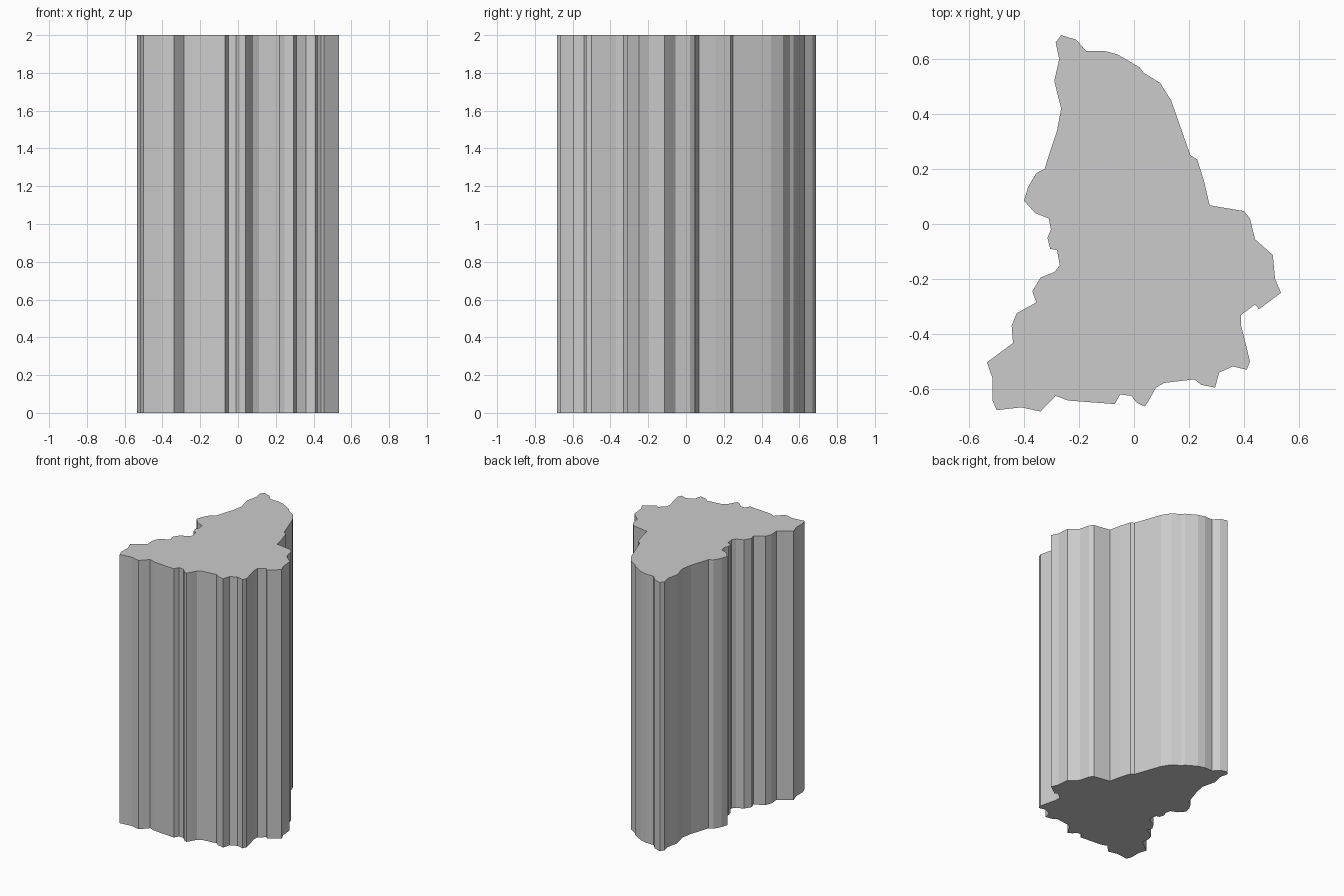
import bpy
import bmesh
from mathutils import Vector

HEIGHT = 2.0

# Irregular plan outline, clockwise from the back tip
outline = [
    (-.265, .687), (-.21, .67), (-.175, .63), (-.11, .63), (-.06, .617), (.02, .57), (.035, .55), (.095, .513),
    (.135, .45), (.205, .25), (.23, .235), (.255, .155), (.275, .068), (.40, .047), (.422, .02), (.44, -.055),
    (.505, -.113), (.513, -.20), (.535, -.25), (.455, -.31), (.44, -.293), (.39, -.33), (.39, -.37), (.422, -.50),
    (.41, -.53), (.36, -.518), (.31, -.54), (.295, -.595), (.245, -.585), (.22, -.565), (.11, -.578), (.08, -.595),
    (.055, -.64), (.04, -.664), (.01, -.65), (-.01, -.625), (-.05, -.62), (-.07, -.655), (-.24, -.642), (-.285, -.625),
    (-.34, -.682), (-.41, -.667), (-.50, -.677), (-.515, -.64), (-.515, -.56), (-.535, -.503), (-.44, -.433), (-.445, -.37),
    (-.427, -.325), (-.355, -.285), (-.37, -.245), (-.34, -.195), (-.29, -.175), (-.27, -.15), (-.28, -.095), (-.305, -.09),
    (-.315, -.05), (-.302, -.02), (-.31, .02), (-.36, .04), (-.40, .085), (-.385, .135), (-.355, .185), (-.325, .20),
    (-.305, .265), (-.28, .34), (-.265, .42), (-.29, .52), (-.272, .60), (-.285, .66),
]

# Straight prism: bottom cap pulled upward into walls and a flat top
bm = bmesh.new()
base = bm.faces.new([bm.verts.new((x, y, 0)) for x, y in outline])
result = bmesh.ops.extrude_face_region(bm, geom=[base], use_keep_orig=True)
top_verts = [v for v in result["geom"] if isinstance(v, bmesh.types.BMVert)]
bmesh.ops.translate(bm, verts=top_verts, vec=Vector((0, 0, HEIGHT)))
bmesh.ops.recalc_face_normals(bm, faces=bm.faces)

mesh = bpy.data.meshes.new("extruded_block")
bm.to_mesh(mesh)
bm.free()
block = bpy.data.objects.new("extruded_block", mesh)
bpy.context.collection.objects.link(block)
